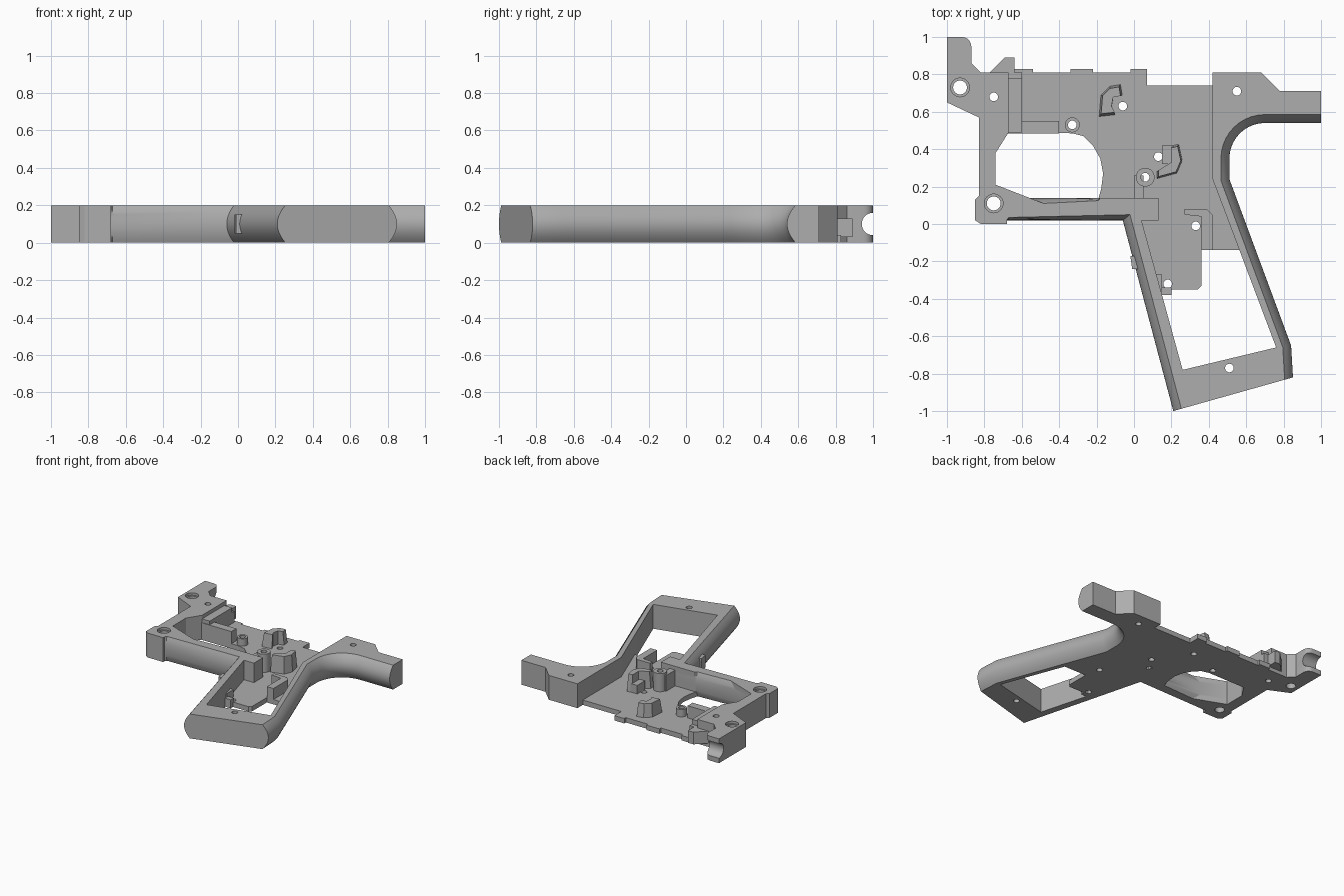
import bpy
import bmesh
from math import cos, sin, pi, radians
from mathutils import Vector, Matrix

default_cube = bpy.data.objects.get("Cube")
if default_cube:
    bpy.data.objects.remove(default_cube, do_unlink=True)

HEIGHT = .2
PLATE = .04

grey = bpy.data.materials.new("plain grey")
grey.use_nodes = True
grey.diffuse_color = (.42, .42, .42, 1)
for node in grey.node_tree.nodes:
    if node.type == 'BSDF_PRINCIPLED':
        node.inputs["Base Color"].default_value = grey.diffuse_color


def add_object(name, bm):
    """Turn a bmesh into a scene object with the shared material."""
    bmesh.ops.recalc_face_normals(bm, faces=bm.faces)
    mesh = bpy.data.meshes.new(name)
    bm.to_mesh(mesh)
    bm.free()
    mesh.materials.append(grey)
    obj = bpy.data.objects.new(name, mesh)
    bpy.context.collection.objects.link(obj)
    return obj


def loft(name, rings):
    """Skin a stack of equal-length rings and cap both ends."""
    bm = bmesh.new()
    layers = [[bm.verts.new(p) for p in ring] for ring in rings]
    count = len(layers[0])
    for low, high in zip(layers, layers[1:]):
        for i in range(count):
            j = (i + 1) % count
            bm.faces.new((low[i], low[j], high[j], high[i]))
    bm.faces.new(list(reversed(layers[0])))
    bm.faces.new(layers[-1])
    return add_object(name, bm)


def prism(name, points, bottom, top, taper=1):
    """Extrude an outline, shrinking the top about its middle."""
    middle = sum((Vector(p) for p in points), Vector((0, 0))) / len(points)
    upper = [middle + (Vector(p) - middle) * taper for p in points]
    return loft(name, [[(x, y, bottom) for x, y in points],
                       [(p.x, p.y, top) for p in upper]])


def box(name, left, right, front, back, top, bottom=0):
    corners = [(left, front), (right, front), (right, back), (left, back)]
    return prism(name, corners, bottom, top)


def arc(centre, radius, start, end, steps=10):
    angles = [radians(start + (end - start) * i / steps) for i in range(steps + 1)]
    return [(centre[0] + radius * cos(a), centre[1] + radius * sin(a)) for a in angles]


def cylinder(bm, x, y, radius, bottom, top):
    bmesh.ops.create_cone(bm, cap_ends=True, segments=32, radius1=radius,
                          radius2=radius, depth=top - bottom,
                          matrix=Matrix.Translation((x, y, (bottom + top) / 2)))


def inset_ring(edges, depth, z):
    """Move every edge inward by its own bulge and re-join the corners."""
    points = [Vector(p) for p, _ in edges]
    ring = []
    for i, point in enumerate(points):
        before = (point - points[i - 1]).normalized()
        after = (points[(i + 1) % len(points)] - point).normalized()
        a, b = edges[i - 1][1] * depth, edges[i][1] * depth
        cross = before.x * after.y - before.y * after.x
        if abs(cross) < .05:
            moved = point + Vector((-after.y, after.x)) * (a + b) / 2
        else:
            moved = point + (after * a - before * b) / cross
        ring.append((moved.x, moved.y, z))
    return ring


# Outer frame: each run of edges has its own amount of side rounding
runs = [
    (0, [(-1, .65), (-.83, .57), (-.83, .15), (-.85, .13), (-.85, .02),
         (-.82, 0), (-.68, 0), (-.68, .02)]),
    (.03, [(-.67, .02)]),
    (.045, [(-.06, .02)]),
    (0, [(.21, -1)]),
    (.045, [(.85, -.82), (.84, -.65), (.51, .24)]
     + arc((.7, .35), .19, 180, 90)),
    (0, [(1, .54), (1, .71), (.78, .71), (.68, .81), (.42, .81), (.42, .24),
         (.76, -.66), (.26, -.78), (.04, .02), (.13, .02), (.13, .14), (-.18, .14)]),
    (.03, [(-.19, .14)]),
    (0, [(-.56, .14), (-.74, .21), (-.74, .38), (-.67, .49), (-.67, .81),
         (-.82, .81), (-.87, .86)] + arc((-.92, .95), .05, 0, 90, 5) + [(-1, 1)]),
]
edges = [(point, bulge) for bulge, points in runs for point in points]
LAYERS = 12
rings = []
for step in range(LAYERS + 1):
    t = step / LAYERS * 2 - 1
    rings.append(inset_ring(edges, t * t, HEIGHT * step / LAYERS))
frame = loft("outer_frame", rings)

# Thin floor plate with the curved edge behind the guard opening
plate = prism("floor_plate", [(-.7, .49), (-.33, .485), (-.27, .47), (-.22, .42),
              (-.18, .35), (-.165, .27), (-.175, .19), (-.2, .1), (0, .08),
              (.1, -.35), (.34, -.35), (.36, -.33), (.36, -.14), (.6, -.14),
              (.46, .24), (.46, .74), (.07, .74), (.07, .81), (-.7, .81)], 0, PLATE)

# Tabs along the upper edge
for number, (left, right) in enumerate([(-.64, -.54), (-.34, -.22), (-.02, .07)]):
    box(f"edge_tab_{number}", left, right, .78, .83, PLATE)
prism("front_wedge", [(-.78, .8), (-.69, .89), (-.64, .89), (-.64, .8)], .03, .13)

# Low walls inside the front of the frame
box("front_wall", -.68, -.6, .49, .78, .17)
box("front_wall_step", -.68, -.6, .77, .81, .13)
box("guard_ledge", -.68, -.4, .485, .55, .14)
box("boss_wall", 0, .05, .13, .26, .17)

# Raised guides on the plate
prism("upper_guide", [(-.19, .57), (-.1, .58), (-.12, .62), (-.11, .68), (-.06, .69),
      (-.07, .75), (-.13, .74), (-.18, .69)], 0, .15, .8)
prism("middle_guide", [(.12, .24), (.23, .27), (.26, .34), (.24, .43), (.2, .42),
      (.2, .33), (.12, .28)], 0, .18, .85)
box("middle_guide_step", .15, .21, .32, .42, .11)
prism("lower_guide", [(.27, .05), (.36, .04), (.36, -.14), (.42, -.14), (.42, .05),
      (.39, .08), (.27, .08)], 0, .13)
box("lower_stop", .11, .2, -.38, -.34, .07)
box("lower_stop_side", .11, .15, -.36, -.27, .1)
prism("strap_lip", [(-.02, -.17), (-.01, -.24), (.03, -.24), (.03, -.17)], .05, .15)

# Screw bosses
bosses = []
for name, x, y, radius, top in [("front_boss", -.33, .53, .04, .1),
                                ("rear_boss", .06, .25, .05, .19)]:
    bm = bmesh.new()
    cylinder(bm, x, y, radius, 0, top)
    bosses.append(add_object(name, bm))

# Through holes
bm = bmesh.new()
for x, y in [(-.75, .68), (-.33, .53), (.06, .25), (-.06, .63), (.13, .36),
             (.33, -.01), (.18, -.32), (.55, .71), (.51, -.77)]:
    cylinder(bm, x, y, .023, -.1, .3)
big_holes = [(-.93, .73), (-.75, .11)]
for x, y in big_holes:
    cylinder(bm, x, y, .037, -.1, .3)
hole_cutter = add_object("hole_cutter", bm)

# Countersinks and the half-round channel across the front end
bm = bmesh.new()
for x, y in big_holes:
    cylinder(bm, x, y, .05, .18, .3)
bmesh.ops.create_cone(bm, cap_ends=True, segments=40, radius1=.06, radius2=.06, depth=.4,
                      matrix=Matrix.Translation((-.93, 1, HEIGHT / 2))
                      @ Matrix.Rotation(pi / 2, 4, 'Y'))
channel_cutter = add_object("channel_cutter", bm)


def cut(obj, cutter):
    bpy.context.view_layer.objects.active = obj
    modifier = obj.modifiers.new("cut", 'BOOLEAN')
    modifier.operation = 'DIFFERENCE'
    modifier.solver = 'EXACT'
    modifier.object = cutter
    bpy.ops.object.modifier_apply(modifier=modifier.name)


for part in [frame, plate] + bosses:
    cut(part, hole_cutter)
cut(frame, channel_cutter)
for cutter in (hole_cutter, channel_cutter):
    bpy.data.objects.remove(cutter, do_unlink=True)

# Smooth rounded sides while keeping hard edges
for part in [frame] + bosses:
    bpy.ops.object.select_all(action='DESELECT')
    part.select_set(True)
    bpy.context.view_layer.objects.active = part
    bpy.ops.object.shade_smooth_by_angle(angle=radians(25))
